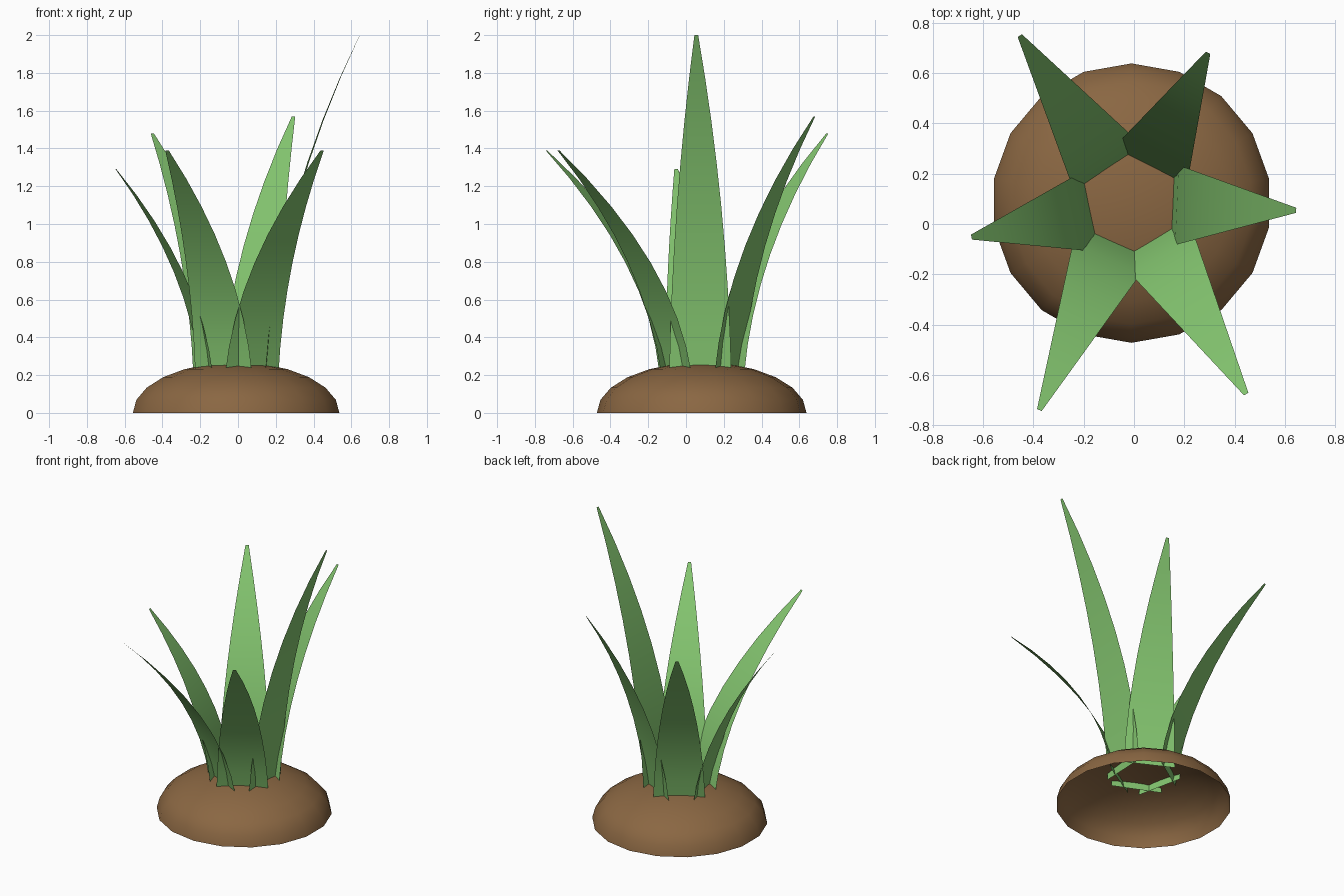
import bpy, bmesh, math
from mathutils import Vector, Matrix

cube = bpy.data.objects.get("Cube")
if cube:
    bpy.data.objects.remove(cube, do_unlink=True)


def material(name, rgb):
    m = bpy.data.materials.new(name)
    m.use_nodes = True
    m.diffuse_color = (*rgb, 1)
    bsdf = m.node_tree.nodes["Principled BSDF"]
    bsdf.inputs["Base Color"].default_value = (*rgb, 1)
    bsdf.inputs["Roughness"].default_value = 0.9
    return m


def finish(name, bm, mat):
    mesh = bpy.data.meshes.new(name)
    for f in bm.faces:
        f.smooth = True
    bm.to_mesh(mesh)
    bm.free()
    mesh.materials.append(mat)
    obj = bpy.data.objects.new(name, mesh)
    bpy.context.collection.objects.link(obj)
    return obj


soil = material("soil brown", (0.255, 0.135, 0.055))
green = material("leaf green", (0.23, 0.56, 0.16))
CENTRE = Vector((-0.01, 0.083, 0))

# Soil mound: flattened half sphere, open underneath
bm = bmesh.new()
bmesh.ops.create_uvsphere(bm, u_segments=18, v_segments=12, radius=1)
bmesh.ops.delete(bm, geom=[v for v in bm.verts if v.co.z < -0.01], context="VERTS")
bmesh.ops.transform(bm, verts=bm.verts,
                    matrix=Matrix.Translation(CENTRE) @ Matrix.Diagonal((0.555, 0.555, 0.267, 1)))
finish("soil_mound", bm, soil)


# Leaf: a thin blade that arches outward and tapers to a narrow tip
def leaf(name, angle, reach, height, steps=8):
    base_r, base_z, base_w, tip_w = 0.16, 0.2, 0.33, 0.02
    bm = bmesh.new()
    rows = []
    for i in range(steps + 1):
        u = i / steps
        out = 0.24 * u + 0.76 * u * u
        r = base_r + (reach - base_r) * out
        z = base_z + (height - base_z) * u
        half = (base_w + (tip_w - base_w) * out) / 2
        rows.append([bm.verts.new((r, s * half, z)) for s in (-1, 1)])
    for (a, b), (c, d) in zip(rows, rows[1:]):
        bm.faces.new((a, c, d, b))
    turn = Matrix.Rotation(math.radians(angle), 4, "Z")
    bmesh.ops.transform(bm, verts=bm.verts, matrix=Matrix.Translation(CENTRE) @ turn)
    finish(name, bm, green)


# Angle around the mound, tip distance, tip height
leaf("leaf_left", -2.5, 0.655, 2.0)
leaf("leaf_back_left", 63, 0.67, 1.57)
leaf("leaf_back_right", 123.7, 0.80, 1.48)
leaf("leaf_right", 192, 0.65, 1.29)
leaf("leaf_front_right", 246, 0.90, 1.39)
leaf("leaf_front_left", 301, 0.885, 1.39)
